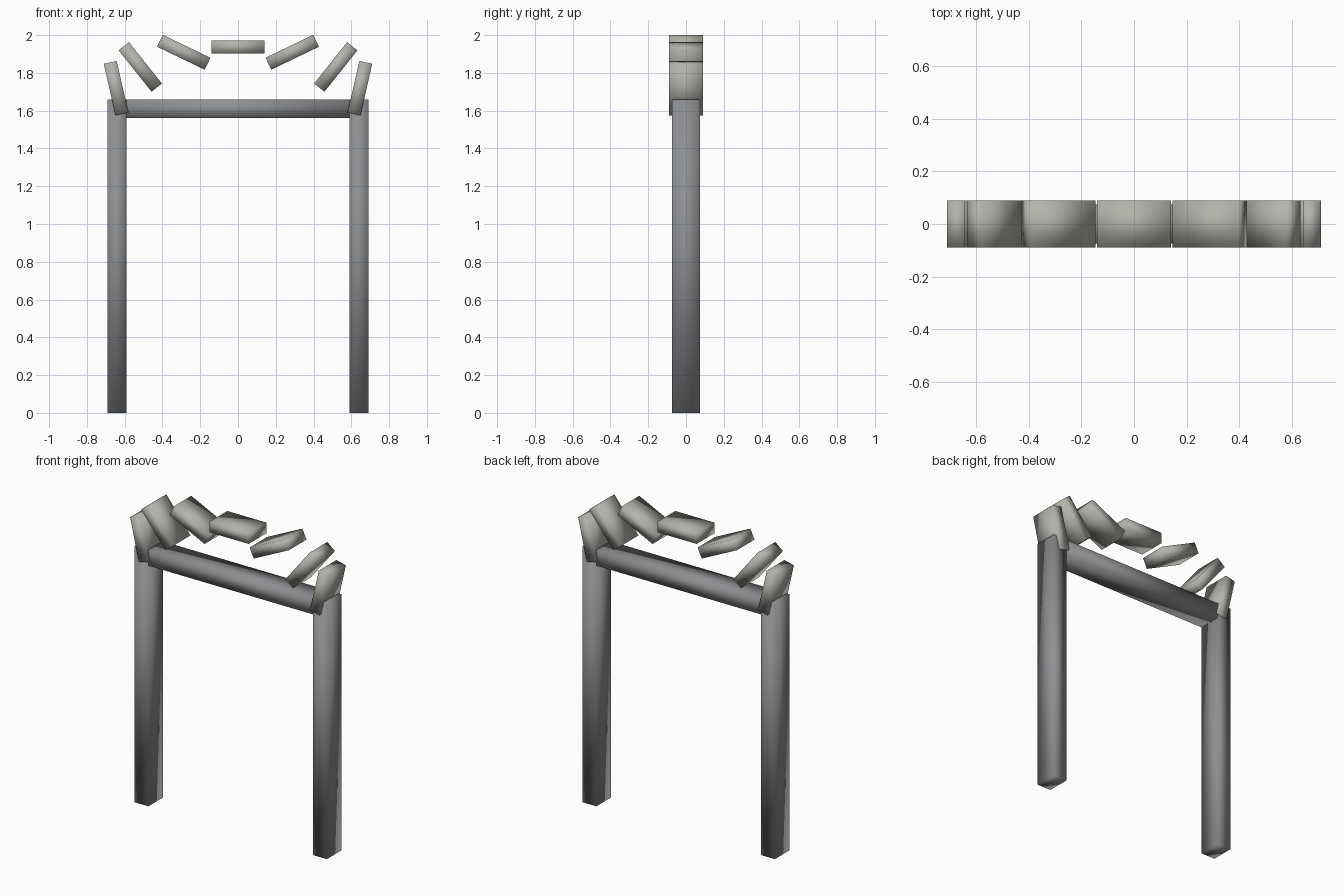
import bpy
import math

cube = bpy.data.objects.get("Cube")
if cube:
    bpy.data.objects.remove(cube, do_unlink=True)


def make_material(name, color):
    mat = bpy.data.materials.new(name)
    mat.use_nodes = True
    mat.diffuse_color = color
    mat.node_tree.nodes["Principled BSDF"].inputs["Base Color"].default_value = color
    return mat


def box(name, size, location, mat, tilt=0.0):
    """Smooth-shaded box, tilted about the depth axis."""
    bpy.ops.mesh.primitive_cube_add(size=1, location=location)
    obj = bpy.context.object
    obj.name = name
    obj.scale = size
    bpy.ops.object.transform_apply(location=False, rotation=False, scale=True)
    obj.rotation_euler.y = tilt
    obj.data.materials.append(mat)
    bpy.ops.object.shade_smooth()
    return obj


frame_grey = make_material("frame grey", (0.27, 0.275, 0.285, 1))
stone = make_material("pale stone", (0.45, 0.445, 0.405, 1))

# Door frame: two posts and the lintel between them
HEIGHT, THICK, DEPTH, POST_X = 1.66, 0.10, 0.15, 0.64
for side, sign in (("left", 1), ("right", -1)):
    box(side + "_post", (THICK, DEPTH, HEIGHT), (sign * POST_X, 0, HEIGHT / 2), frame_grey)
box("lintel", (2 * POST_X - THICK, DEPTH, THICK), (0, 0, HEIGHT - THICK / 2), frame_grey)

# Seven loose stones on a flattened arch, each one tipped up outwards
ARCH_WIDTH, ARCH_RISE, ARCH_BASE = 0.662, 0.28, 1.657
for i in range(-3, 4):
    angle = i * math.pi / 7
    place = (ARCH_WIDTH * math.sin(angle), 0, ARCH_BASE + ARCH_RISE * math.cos(angle))
    box(f"arch_stone_{i + 4}", (0.28, 0.18, 0.07), place, stone, -angle)
